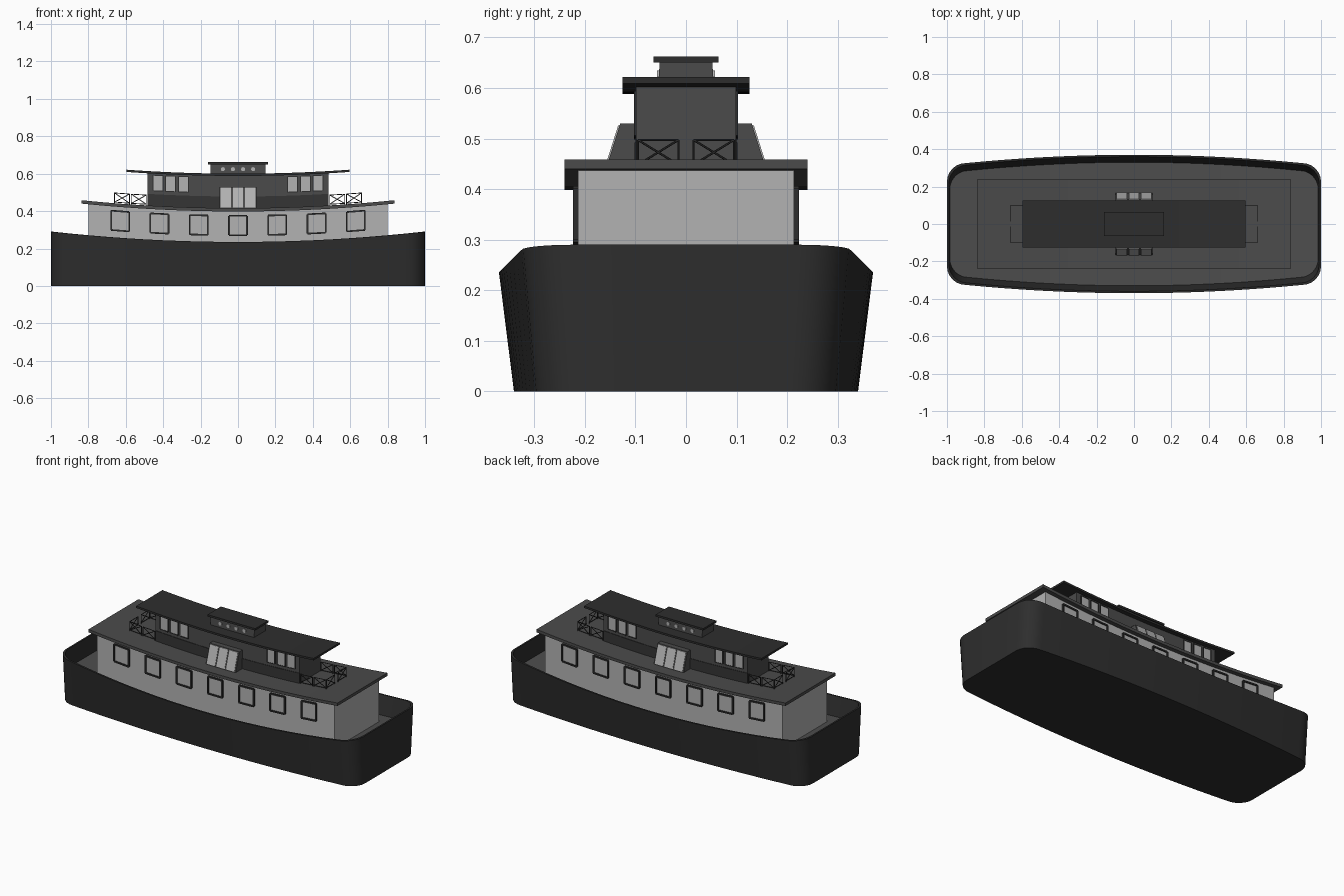
import bpy, bmesh, math
from mathutils import Vector

if "Cube" in bpy.data.objects:
    bpy.data.objects.remove(bpy.data.objects["Cube"])

K = 0.06  # sheer: everything curves up towards the ends by K * x^2


def mat(name, v):
    m = bpy.data.materials.new(name)
    m.diffuse_color = (v, v, v, 1)
    m.use_nodes = True
    m.node_tree.nodes["Principled BSDF"].inputs["Base Color"].default_value = m.diffuse_color
    return m


BLACK, DARK = mat("black_paint", 0.027), mat("dark_paint", 0.035)
GREY, MID, LIGHT = mat("deck_grey", 0.075), mat("mid_grey", 0.07), mat("light_paint", 0.45)


def finish(name, bm, *mats):
    bmesh.ops.recalc_face_normals(bm, faces=bm.faces)
    me = bpy.data.meshes.new(name)
    bm.to_mesh(me)
    bm.free()
    ob = bpy.data.objects.new(name, me)
    bpy.context.collection.objects.link(ob)
    for m in mats:
        me.materials.append(m)
    return ob


def loft(bm, x0, x1, poly, n=1, k=K):
    """Run a (y, z) outline along x, following the sheer."""
    rings = []
    for i in range(n + 1):
        x = x0 + (x1 - x0) * i / n
        rings.append([bm.verts.new((x, y, z + k * x * x)) for y, z in poly])
    m = len(poly)
    for a, b in zip(rings, rings[1:]):
        for j in range(m):
            bm.faces.new((a[j], a[(j + 1) % m], b[(j + 1) % m], b[j]))
    bm.faces.new(rings[0])
    bm.faces.new(rings[-1])


def rect(y0, y1, z0, z1):
    return [(y0, z0), (y1, z0), (y1, z1), (y0, z1)]


def part(name, x0, x1, poly, m, n=1, k=K):
    bm = bmesh.new()
    loft(bm, x0, x1, poly, n, k)
    return finish(name, bm, m)


def window(name, x, z, w, h, y, s, t, depth):
    """Framed pane on the side wall at s*y."""
    bm = bmesh.new()
    ya, yb = s * (y - 0.004), s * (y + depth)
    x0, x1, z0, z1 = x - w / 2, x + w / 2, z - h / 2, z + h / 2
    loft(bm, x0, x0 + t, rect(ya, yb, z0 + t * .5, z1 - t * .5))
    loft(bm, x1 - t, x1, rect(ya, yb, z0 + t * .5, z1 - t * .5))
    loft(bm, x0 + t * .5, x1 - t * .5, rect(ya, yb, z0, z0 + t))
    loft(bm, x0 + t * .5, x1 - t * .5, rect(ya, yb, z1 - t, z1))
    finish(name + "_frame", bm, BLACK)
    part(name + "_pane", x0 + t, x1 - t, rect(ya, s * (y + depth * .4), z0 + t, z1 - t), LIGHT)


# Hull: outer side, rim, inner bulwark and sunken deck in one skin
R = 0.1
half = [i * 0.1 for i in range(10)] + [0.9 + R * math.sin(math.radians(a)) for a in range(15, 91, 15)]
stations = [-x for x in reversed(half[1:])] + half
bm = bmesh.new()
rings = []
for x in stations:
    a = abs(x)
    w = 0.37 - 0.055 * min(a, 0.9) ** 2
    if a > 0.9:
        w += math.sqrt(max(0, R * R - (a - 0.9) ** 2)) - R
    top = 0.235 + 0.055 * x * x
    side = [(x, w * 0.92, 0), (x, w, top), (x * 0.99, w - 0.01, top), (x * 0.985, w - 0.04, top - 0.11)]
    rings.append([bm.verts.new((p[0], -p[1], p[2])) for p in side]
                 + [bm.verts.new(p) for p in reversed(side)])
for a, b in zip(rings, rings[1:]):
    for j in range(8):
        f = bm.faces.new((a[j], a[(j + 1) % 8], b[(j + 1) % 8], b[j]))
        f.material_index = int(j == 3)
        f.smooth = True
for r in (rings[0], rings[-1]):
    for j in range(3):
        bm.faces.new((r[j], r[j + 1], r[6 - j], r[7 - j]))
hull = finish("hull", bm, BLACK, GREY)
bpy.context.view_layer.objects.active = hull
hull.select_set(True)
bpy.ops.object.shade_smooth_by_angle(angle=math.radians(30))

# Main cabin and its curved roof
part("main_cabin", -0.8, 0.8, rect(-0.214, 0.214, 0.12, 0.402), LIGHT, 24)
part("main_roof", -0.838, 0.838, rect(-0.24, 0.24, 0.398, 0.416), MID, 24)

# Upper cabin with darker lower band, and roof
part("upper_cabin", -0.485, 0.485, rect(-0.099, 0.099, 0.41, 0.592), MID, 16)
for s in (-1, 1):
    part("upper_cabin_band", -0.485, 0.485, rect(s * 0.09, s * 0.102, 0.41, 0.478), DARK, 16)
part("upper_roof", -0.597, 0.597, rect(-0.126, 0.126, 0.588, 0.6), BLACK, 20)

# Skylight box on top
part("skylight_box", -0.147, 0.147, [(-0.056, 0.59), (0.056, 0.59), (0.052, 0.652), (-0.052, 0.652)], MID, 1, 0)
part("skylight_roof", -0.16, 0.16, rect(-0.064, 0.064, 0.65, 0.662), BLACK, 1, 0)

for s in (-1, 1):
    # Cabin windows
    for i in range(-3, 4):
        window("cabin_window", i * 0.21, 0.323, 0.106, 0.112, 0.214, s, 0.009, 0.01)
    for c in (-0.36, 0.36):
        for d in (-0.068, 0, 0.068):
            window("upper_window", c + d, 0.538, 0.058, 0.088, 0.099, s, 0.005, 0.004)

    # Sloped central bay with three panes
    part("bay", -0.1, 0.1, [(s * y, z) for y, z in
         ((0.09, 0.41), (0.168, 0.41), (0.13, 0.53), (0.09, 0.53))], MID, 1, 0)
    edge = lambda z: 0.168 - (z - 0.41) * 0.317
    lo, hi = 0.42, 0.526
    for c in (-0.065, 0, 0.065):
        part("bay_pane", c - 0.028, c + 0.028, [(s * y, z) for y, z in
             ((edge(lo) - 0.01, lo), (edge(lo) + 0.003, lo), (edge(hi) + 0.003, hi), (edge(hi) - 0.01, hi))],
             LIGHT, 1, 0)

    # Skylight portholes
    for c in (-0.081, -0.027, 0.027, 0.081):
        part("porthole", c - 0.001, c + 0.001, rect(s * 0.05, s * 0.055, 0.62, 0.622), LIGHT, 1, 0)
        bm = bmesh.new()
        bmesh.ops.create_cone(bm, cap_ends=True, segments=16, radius1=0.011, radius2=0.011, depth=0.006)
        ob = finish("porthole_glass", bm, LIGHT)
        ob.location = (c, s * 0.0545, 0.624)
        ob.rotation_euler = (math.pi / 2, 0, 0)


def rod(bm, p, q, r=0.0022):
    p, q = Vector(p), Vector(q)
    d = q - p
    m = d.to_track_quat('Z', 'Y').to_matrix().to_4x4()
    m.translation = (p + q) / 2
    bmesh.ops.create_cone(bm, cap_ends=True, segments=6, radius1=r, radius2=r, depth=d.length, matrix=m)


def panel(bm, a, b):
    """Cross-braced railing panel between two plan points."""
    def at(p, h):
        return (p[0], p[1], h + K * p[0] ** 2)
    lo, hi = 0.422, 0.471
    for p in (a, b):
        rod(bm, at(p, 0.412), at(p, hi))
    for h, g in ((lo, lo), (hi, hi), (lo, hi), (hi, lo)):
        rod(bm, at(a, h), at(b, g))


# Railings fore and aft of the upper cabin
for e in (-1, 1):
    bm = bmesh.new()
    for s in (-1, 1):
        panel(bm, (e * 0.49, s * 0.098), (e * 0.57, s * 0.098))
        panel(bm, (e * 0.58, s * 0.098), (e * 0.66, s * 0.098))
        panel(bm, (e * 0.662, s * 0.015), (e * 0.662, s * 0.095))
    finish("railing", bm, BLACK)
